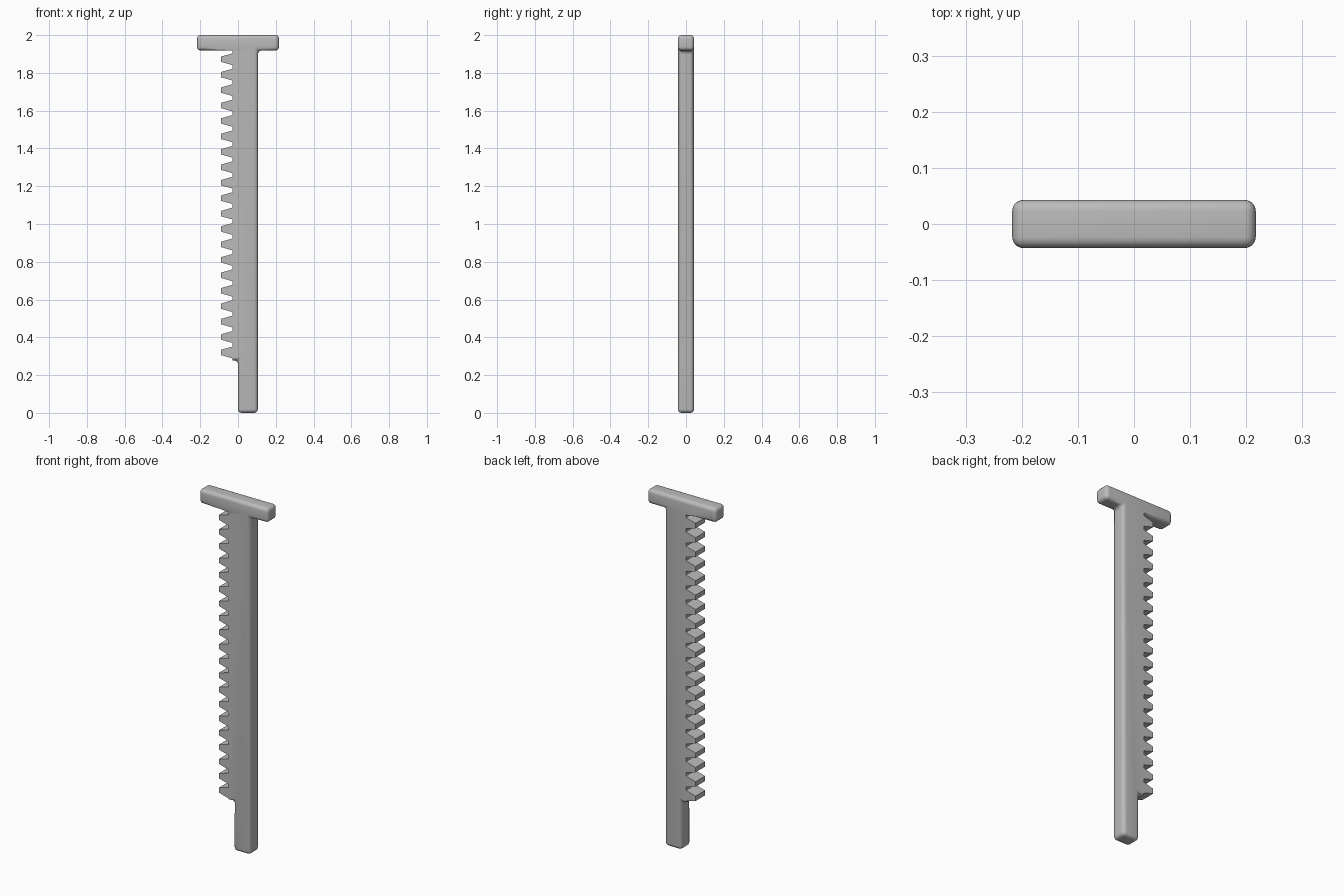
import bpy, bmesh, math

cube = bpy.data.objects.get("Cube")
if cube:
    bpy.data.objects.remove(cube, do_unlink=True)

# Main dimensions
HALF_DEPTH = 0.043
HEAD_X, HEAD_Z, TOP = 0.217, 1.918, 2.0
BAR_X, ROOT_X, TIP_X = 0.105, -0.03, -0.09
LEDGE_Z = 0.278
TEETH, FIRST, PITCH = 20, 0.32, 0.0817
ROOT_HALF, TIP_HALF = 0.031, 0.014
ROUND = 0.02

# Plain outline of the stem and cross head; the toothed side closes the loop
plain = [(ROOT_X, LEDGE_Z), (0, LEDGE_Z), (0, 0), (BAR_X, 0), (BAR_X, HEAD_Z),
         (HEAD_X, HEAD_Z), (HEAD_X, TOP), (-HEAD_X, TOP), (-HEAD_X, HEAD_Z),
         (ROOT_X, HEAD_Z)]
teeth = []
for i in reversed(range(TEETH)):
    z = FIRST + i * PITCH
    teeth += [(ROOT_X, z + ROOT_HALF), (TIP_X, z + TIP_HALF),
              (TIP_X, z - TIP_HALF), (ROOT_X, z - ROOT_HALF)]

# Extrude the outline through the depth
bm = bmesh.new()
outline = plain + teeth
front = [bm.verts.new((x, -HALF_DEPTH, z)) for x, z in outline]
back = [bm.verts.new((x, HALF_DEPTH, z)) for x, z in outline]
bm.faces.new(front)
bm.faces.new(back[::-1])
for i in range(len(outline)):
    j = (i + 1) % len(outline)
    bm.faces.new((front[i], back[i], back[j], front[j]))
bmesh.ops.recalc_face_normals(bm, faces=bm.faces)

# Round the stem and head, leaving the teeth crisp
smooth_verts = set(front[:len(plain)] + back[:len(plain)])
sharp_ends = {front[0], back[0], front[len(plain) - 1], back[len(plain) - 1]}
weight = bm.edges.layers.float.new("bevel_weight_edge")
for e in bm.edges:
    a, b = e.verts
    if a in smooth_verts and b in smooth_verts and not (a in sharp_ends and b in sharp_ends):
        e[weight] = 1.0

mesh = bpy.data.meshes.new("toothed_bar")
bm.to_mesh(mesh)
bm.free()
bar = bpy.data.objects.new("toothed_bar", mesh)
bpy.context.collection.objects.link(bar)

bevel = bar.modifiers.new("rounded_edges", 'BEVEL')
bevel.limit_method = 'WEIGHT'
bevel.width = ROUND
bevel.segments = 5
bevel.use_clamp_overlap = False

# Single grey material
grey = bpy.data.materials.new("plain_grey")
grey.use_nodes = True
colour = (0.5, 0.5, 0.5, 1)
grey.diffuse_color = colour
grey.node_tree.nodes["Principled BSDF"].inputs["Base Color"].default_value = colour
mesh.materials.append(grey)

# Apply the rounding, then shade smoothly between sharp edges
bpy.ops.object.select_all(action='DESELECT')
bpy.context.view_layer.objects.active = bar
bar.select_set(True)
bpy.ops.object.modifier_apply(modifier=bevel.name)
bpy.ops.object.shade_smooth_by_angle(angle=math.radians(35))
